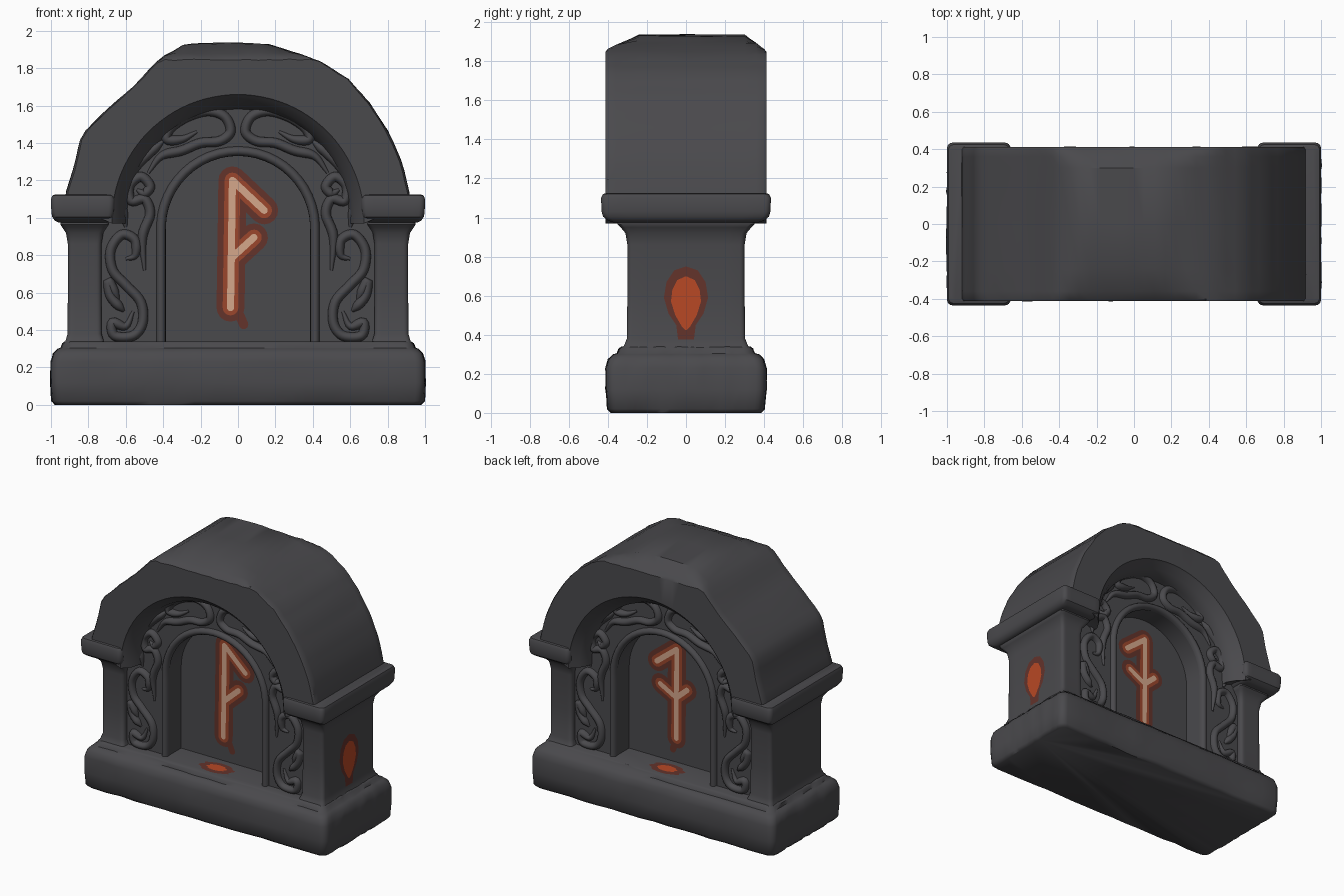
import bpy, bmesh, math, random
from mathutils import Vector

if "Cube" in bpy.data.objects:
    bpy.data.objects.remove(bpy.data.objects["Cube"])
random.seed(4)


def material(name, rgb):
    m = bpy.data.materials.new(name)
    m.diffuse_color = (*rgb, 1)
    m.use_nodes = True
    m.node_tree.nodes["Principled BSDF"].inputs["Base Color"].default_value = m.diffuse_color
    return m


STONE = material("dark stone", (0.068, 0.067, 0.073))
CORE = material("pale glow", (0.66, 0.39, 0.26))
MID = material("red glow", (0.33, 0.062, 0.025))
OUTER = material("dim glow", (0.125, 0.033, 0.024))
HOT = material("orange glow", (0.48, 0.065, 0.018))


def finish(name, bm, mat, angle=35, fix=True):
    if fix:
        bmesh.ops.recalc_face_normals(bm, faces=bm.faces)
    me = bpy.data.meshes.new(name)
    bm.to_mesh(me)
    bm.free()
    me.materials.append(mat)
    ob = bpy.data.objects.new(name, me)
    bpy.context.collection.objects.link(ob)
    bpy.ops.object.select_all(action='DESELECT')
    ob.select_set(True)
    bpy.context.view_layer.objects.active = ob
    bpy.ops.object.shade_smooth_by_angle(angle=math.radians(angle))
    return ob


def loft(name, rings, mat, strip=False, angle=35):
    """Skin closed rings; strip=True caps an arch ring (outer + reversed inner) with quads."""
    bm = bmesh.new()
    vs = [[bm.verts.new(p) for p in r] for r in rings]
    n = len(rings[0])
    for a, b in zip(vs, vs[1:]):
        for i in range(n):
            bm.faces.new((a[i], a[(i + 1) % n], b[(i + 1) % n], b[i]))
    for r in (vs[0], vs[-1]):
        if strip:
            for i in range(n // 2 - 1):
                bm.faces.new((r[i], r[i + 1], r[n - 2 - i], r[n - 1 - i]))
        else:
            bm.faces.new(r)
    return finish(name, bm, mat, angle)


def round_rect(cx, hx, hy, z, r=0.04, sub=8, wobble=0.0):
    """Rounded rectangle ring with subdivided sides, for worn stone blocks."""
    corners = []
    for k, (sx, sy) in enumerate(((1, 1), (-1, 1), (-1, -1), (1, -1))):
        for j in range(5):
            a = math.pi / 2 * (k + j / 4)
            corners.append(Vector((cx + sx * (hx - r) + r * math.cos(a),
                                   sy * (hy - r) + r * math.sin(a), z)))
    out = []
    for i, p in enumerate(corners):
        q = corners[(i + 1) % 20]
        steps = sub if i % 5 == 4 else 1
        for s in range(steps):
            w = wobble if s else 0
            out.append(p.lerp(q, s / steps) + Vector((random.uniform(-w, w), random.uniform(-w, w), 0)))
    return out


def resample(pts, n):
    pts = [Vector(p) for p in pts]
    d = [0]
    for a, b in zip(pts, pts[1:]):
        d.append(d[-1] + (b - a).length)
    out = []
    for i in range(n):
        t, k = d[-1] * i / (n - 1), 0
        while k < len(pts) - 2 and d[k + 1] < t:
            k += 1
        out.append(pts[k].lerp(pts[k + 1], min(1, (t - d[k]) / (d[k + 1] - d[k]))))
    return out


def arch(r, rz, zc, z0, n=49):
    arc = [(r * math.cos(math.pi * i / 40), zc + rz * math.sin(math.pi * i / 40)) for i in range(41)]
    return resample([(r, z0)] + arc + [(-r, z0)], n)


def arch_ring(outer, inner, y):
    return [(p.x, y, p.y) for p in outer] + [(p.x, y, p.y) for p in reversed(inner)]


def smooth_path(pts, sub=6):
    p = [Vector(q) for q in pts]
    p = [2 * p[0] - p[1]] + p + [2 * p[-1] - p[-2]]
    out = []
    for i in range(1, len(p) - 2):
        a, b, c, d = p[i - 1:i + 3]
        for s in range(sub):
            t = s / sub
            out.append(0.5 * (2 * b + (c - a) * t + (2 * a - 5 * b + 4 * c - d) * t * t
                              + (3 * b - a - 3 * c + d) * t ** 3))
    return out + [p[-2]]


def relief(name, path, y, side, width, height, taper=True):
    """Half-round moulding following a path in the xz plane, raised from the panel."""
    rings, n = [], len(path)
    for i, p in enumerate(path):
        t = (path[min(i + 1, n - 1)] - path[max(i - 1, 0)]).normalized()
        k = max(0.3, min(1, 6 * i / n + 0.3, 6 * (n - 1 - i) / n + 0.3)) if taper else 1
        ring = []
        for j in range(8):
            a = math.pi * j / 7
            q = p + Vector((-t.y, t.x)) * width * k * math.cos(a)
            ring.append((q.x, side * (y + height * k * math.sin(a)), q.y))
        rings.append(ring)
    return loft(name, rings, STONE, angle=60)


def plates(name, shapes, place, mat):
    """Thin flat painted patches; place maps 2D outline points to 3D."""
    bm = bmesh.new()
    for s in shapes:
        bm.faces.new([bm.verts.new(place(u, v)) for u, v in s])
    return finish(name, bm, mat, fix=False)


def capsule(a, b, r):
    t = math.atan2(b[1] - a[1], b[0] - a[0])
    return [(c[0] + r * math.cos(t + o + math.pi * i / 8), c[1] + r * math.sin(t + o + math.pi * i / 8))
            for c, o in ((b, -math.pi / 2), (a, math.pi / 2)) for i in range(9)]


# Base plinth with worn edges and a small step on top
loft("base", [round_rect(0, hx, hy, z, 0.05, 16, 0.006) for z, hx, hy in (
    (0, .975, .38), (.02, .995, .4), (.12, 1, .408), (.23, .998, .408), (.275, .985, .395),
    (.3, .96, .37), (.305, .945, .35), (.33, .935, .34), (.34, .92, .325))], STONE, angle=50)

# Pillars and capitals
for s, side in ((1, "right"), (-1, "left")):
    loft(side + "_pillar", [round_rect(s * .82, hx, hy, z, 0.025) for z, hx, hy in (
        (.32, .11, .33), (.35, .1, .315), (.38, .091, .303), (.6, .09, .3), (.86, .09, .3),
        (.92, .1, .31), (.95, .12, .335), (.965, .13, .35), (1.0, .13, .35))], STONE)
    loft(side + "_capital", [round_rect(s * .83, hx, hy, z, 0.03) for z, hx, hy in (
        (.975, .13, .37), (.985, .15, .4), (1.005, .163, .425), (1.03, .168, .432),
        (1.1, .17, .435), (1.12, .162, .425), (1.125, .145, .41))], STONE)

# Weathered arch: flat broken crown, chamfered rims, sloping inner reveal
outline = resample([(.925, 1.08), (.92, 1.12), (.88, 1.29), (.81, 1.45), (.7, 1.62), (.59, 1.74),
                    (.45, 1.83), (.3, 1.885), (.15, 1.93), (-.06, 1.935), (-.28, 1.93), (-.42, 1.85), (-.55, 1.71),
                    (-.71, 1.57), (-.84, 1.44), (-.875, 1.28), (-.925, 1.12), (-.925, 1.08)], 49)
rings = []
for y, cap, grow, r in ((-.413, 1.845, .988, .675), (-.4, 1.86, .998, .665), (-.36, 1.88, 1, .625),
                        (-.24, 1.94, 1, .59), (0, 1.94, 1, .59), (.3, 1.94, 1, .59),
                        (.36, 1.89, 1, .625), (.4, 1.86, .998, .665), (.413, 1.845, .988, .675)):
    out = [Vector((p.x * grow, min(p.y, cap) + random.uniform(-.004, .004))) for p in outline]
    rings.append(arch_ring(out, arch(r, r, .985, .97), y))
loft("arch", rings, STONE, True)

# Carved panel surround with a niche on each side, and the wall between them
loft("panel", [arch_ring(arch(.74, .72, .98, .32), arch(.39, .39, .945, .32), y)
               for y in (-.262, .262)], STONE, True)
wall = arch(.42, .42, .945, .32)
loft("niche_wall", [[(p.x, y, p.y) for p in wall] for y in (-.11, .11)], STONE)

# Niche rims and scrolling vine reliefs, mirrored left/right and front/back
vines = [
    [(.56, .5), (.6, .42), (.67, .44), (.66, .37), (.56, .37), (.51, .44), (.52, .55), (.6, .64),
     (.67, .72), (.68, .83), (.62, .91), (.55, .88), (.55, .8), (.6, .78)],
    [(.64, .56), (.69, .66), (.68, .58), (.61, .5)],
    [(.5, .72), (.51, .9), (.47, 1.02), (.5, 1.1), (.57, 1.09), (.58, 1.17), (.52, 1.22),
     (.47, 1.17), (.5, 1.13), (.54, 1.15)],
    [(.6, .95), (.62, 1.06), (.62, 1.16), (.55, 1.27), (.47, 1.35), (.4, 1.41)],
    [(.48, 1.24), (.41, 1.33), (.3, 1.36), (.2, 1.4), (.1, 1.41), (.04, 1.46), (.07, 1.54),
     (.16, 1.57), (.27, 1.54), (.36, 1.48), (.38, 1.42), (.3, 1.42), (.22, 1.46)],
]
for side, label in ((-1, "front"), (1, "back")):
    relief(label + "_niche_rim", arch(.412, .412, .945, .335), .255, side, .026, .035, False)
    for s in (1, -1):
        for k, v in enumerate(vines):
            relief(f"{label}_vine_{k}", smooth_path([(s * x, z) for x, z in v]), .258, side, .027, .037)

# Glowing marks on the niche walls, layered from dim halo to pale core
front = [((-.04, .52), (-.03, 1.19)), ((-.03, 1.2), (.14, 1.04)), ((-.03, .79), (.085, .895))]
back = [((0, .52), (-.005, 1.18)), ((-.005, 1.18), (.16, 1.05)), ((0, .82), (.13, .89)), ((0, .82), (-.09, .9))]
drip = [((.0, .5), (.03, .43))]
for side, strokes, label in ((-1, front, "front"), (1, back, "back")):
    for mat, r, lift, extra in ((OUTER, .075, .002, drip), (MID, .042, .004, []), (CORE, .019, .006, [])):
        shapes = [capsule(a, b, r) for a, b in strokes] + [capsule(a, b, .025) for a, b in extra]
        if side > 0:
            shapes = [s[::-1] for s in shapes]
        plates(f"{label}_mark_{mat.name}", shapes, lambda u, v: (u, side * (.11 + lift), v), mat)
    # Glow pooled on the niche floor
    for mat, rx, ry, z in ((OUTER, .13, .075, .342), (HOT, .075, .042, .344)):
        pool = [(rx * math.cos(i * math.pi / 12) * (1 + .12 * math.sin(i * 2.1)),
                 ry * math.sin(i * math.pi / 12)) for i in range(24)]
        plates(f"{label}_floor_{mat.name}", [pool], lambda u, v: (u - .01, side * .235 + v, z), mat)

# Ember drop on the right pillar
halo = [(0, .75), (.06, .73), (.1, .67), (.113, .59), (.09, .51), (.05, .45), (.04, .37)]
drop = [(0, .7), (.045, .68), (.07, .63), (.077, .57), (.055, .5), (.02, .44), (.005, .425)]
for half, mat, x in ((halo, OUTER, .9125), (drop, HOT, .9145)):
    shape = half + [(-u, v) for u, v in half[:0:-1]]
    plates(f"pillar_ember_{mat.name}", [shape[::-1]], lambda u, v: (x, u, v), mat)
